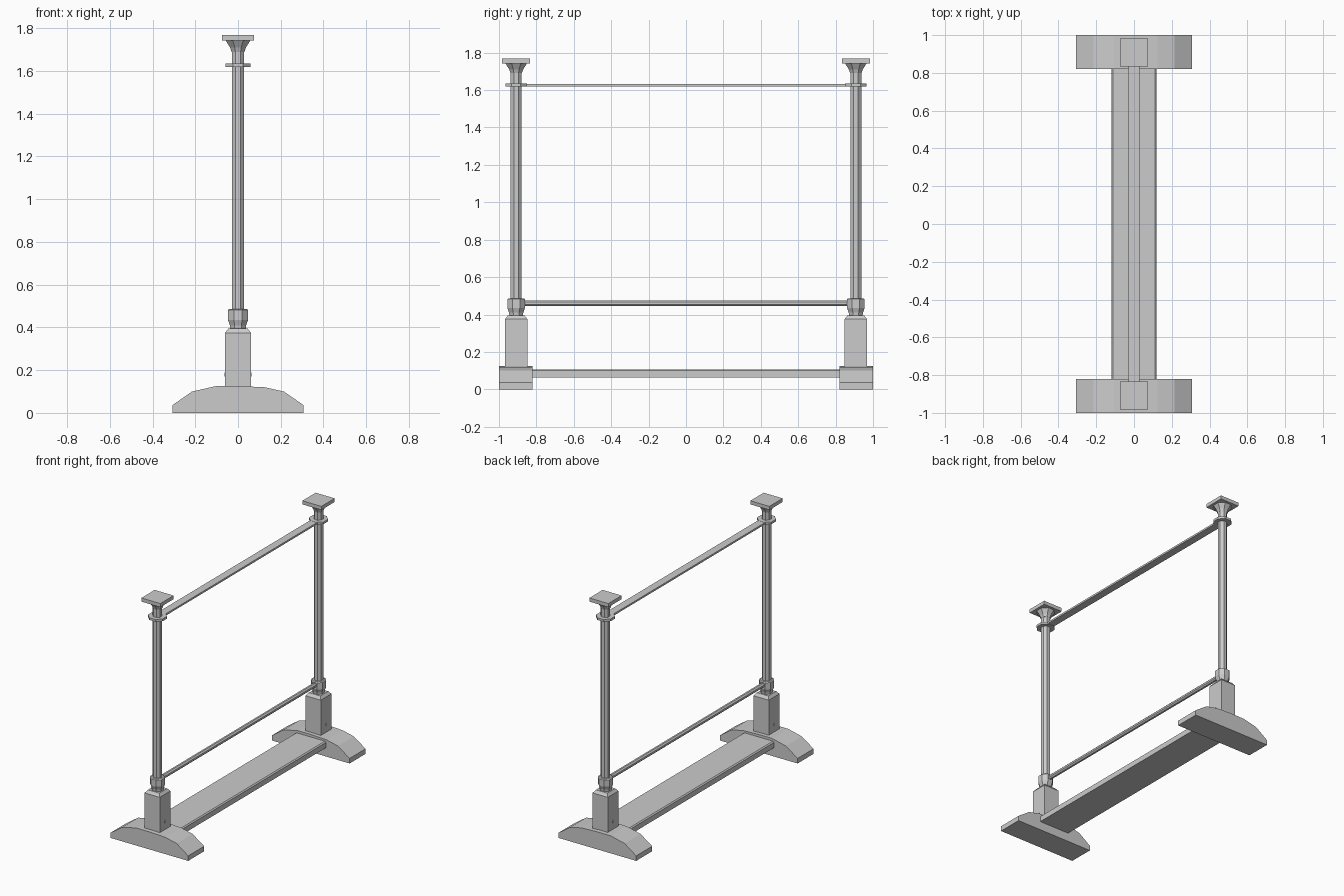
import bpy, bmesh
from math import pi, cos, sin

if "Cube" in bpy.data.objects:
    bpy.data.objects.remove(bpy.data.objects["Cube"])


def make(name, verts, faces):
    me = bpy.data.meshes.new(name)
    me.from_pydata(verts, [], faces)
    bm = bmesh.new()
    bm.from_mesh(me)
    bmesh.ops.recalc_face_normals(bm, faces=bm.faces)
    bm.to_mesh(me)
    bm.free()
    ob = bpy.data.objects.new(name, me)
    bpy.context.collection.objects.link(ob)
    return ob


def loft(name, rings, n, cy):
    """Stack n-sided rings (half width, z), flat sides facing the axes."""
    k = 1 / cos(pi / n)
    verts = [(r * k * cos((2 * i + 1) * pi / n), cy + r * k * sin((2 * i + 1) * pi / n), z)
             for r, z in rings for i in range(n)]
    faces = [(j * n + i, j * n + (i + 1) % n, (j + 1) * n + (i + 1) % n, (j + 1) * n + i)
             for j in range(len(rings) - 1) for i in range(n)]
    faces += [tuple(range(n)), tuple(range(len(verts) - n, len(verts)))]
    return make(name, verts, faces)


def extrude_y(name, profile, y0, y1):
    """Extrude an x-z outline along y."""
    n = len(profile)
    verts = [(x, y, z) for y in (y0, y1) for x, z in profile]
    faces = [(i, (i + 1) % n, n + (i + 1) % n, n + i) for i in range(n)]
    faces += [tuple(range(n)), tuple(range(n, 2 * n))]
    return make(name, verts, faces)


def ngon(r, n, z):
    return [(r * cos((2 * i + 1) * pi / n), z + r * sin((2 * i + 1) * pi / n)) for i in range(n)]


foot_outline = [(-0.307, 0), (-0.307, 0.036), (-0.215, 0.1), (-0.105, 0.125), (0.01, 0.125),
                (0.125, 0.12), (0.215, 0.1), (0.307, 0.036), (0.307, 0)]

for side, s in (("front", -1), ("back", 1)):
    cy = s * 0.908
    # arched foot
    extrude_y(side + "_foot", foot_outline, s * 0.82, s * 1.0)
    # square base block with chamfered top
    loft(side + "_base_block", [(0.06, 0.08), (0.06, 0.375), (0.045, 0.395)], 4, cy)
    # small pegs on the block sides
    bpy.ops.mesh.primitive_cylinder_add(vertices=8, radius=0.009, depth=0.128,
                                        location=(0, cy, 0.18), rotation=(0, pi / 2, 0))
    bpy.context.object.name = side + "_peg"
    # octagonal socket, pole, ring
    loft(side + "_socket", [(0.036, 0.39), (0.038, 0.41), (0.047, 0.435), (0.047, 0.482), (0.04, 0.487)], 8, cy)
    loft(side + "_pole", [(0.029, 0.4), (0.029, 1.72)], 8, cy)
    loft(side + "_ring", [(0.058, 1.618), (0.058, 1.634)], 8, cy)
    # flared capital and square cap
    loft(side + "_capital", [(0.03, 1.69), (0.037, 1.71), (0.057, 1.742)], 8, cy)
    loft(side + "_cap", [(0.075, 1.742), (0.075, 1.768)], 4, cy)

# flat upper rail, round lower rod, floor plank
extrude_y("upper_rail", [(-0.028, 1.62), (0.028, 1.62), (0.028, 1.633), (-0.028, 1.633)], -0.9, 0.9)
extrude_y("lower_rod", ngon(0.0165, 8, 0.461), -0.9, 0.9)
extrude_y("plank", [(-0.12, 0.062), (0.12, 0.062), (0.12, 0.1), (0.112, 0.107),
                    (-0.112, 0.107), (-0.12, 0.1)], -0.83, 0.83)
